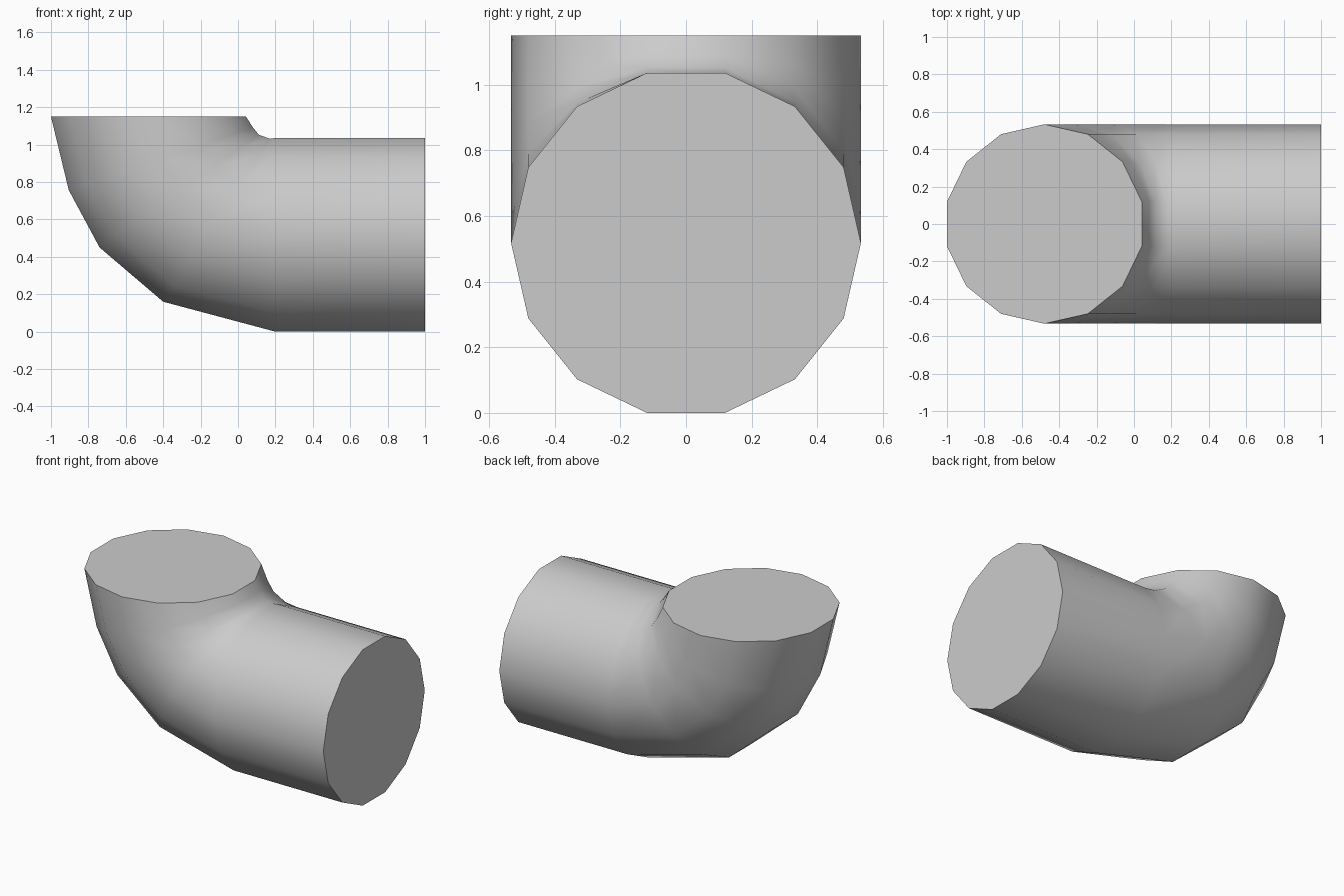
import bpy, bmesh, math
from mathutils import Vector

if "Cube" in bpy.data.objects:
    bpy.data.objects.remove(bpy.data.objects["Cube"])

SIDES = 14
RADIUS = 0.533
APOTHEM = math.cos(math.pi / SIDES)

# Pipe sections along the bend: (outer x, outer z, inner x, inner z)
sections = [
    (-1.0, 1.15, 0.042, 1.15),
    (-0.905, 0.757, 0.08, 1.092),
    (-0.74, 0.45, 0.112, 1.052),
    (-0.40, 0.16, 0.172, 1.031),
    (0.20, 0.0, 0.20, 1.036),
    (1.0, 0.0, 1.0, 1.036),
]

bm = bmesh.new()
rings = []
for ox, oz, ix, iz in sections:
    outer, inner = Vector((ox, 0, oz)), Vector((ix, 0, iz))
    centre, half = (outer + inner) / 2, (inner - outer) / 2 / APOTHEM
    ring = []
    for k in range(SIDES):
        a = math.pi / 2 + 2 * math.pi * k / SIDES
        ring.append(bm.verts.new(centre + half * math.cos(a)
                                 + Vector((0, RADIUS * math.sin(a), 0))))
    rings.append(ring)

# Curved wall
for r0, r1 in zip(rings, rings[1:]):
    for k in range(SIDES):
        n = (k + 1) % SIDES
        bm.faces.new((r0[k], r0[n], r1[n], r1[k]))

# Flat closed ends
bm.faces.new(rings[0])
bm.faces.new(rings[-1])
bmesh.ops.recalc_face_normals(bm, faces=bm.faces)

mesh = bpy.data.meshes.new("pipe_elbow")
bm.to_mesh(mesh)
bm.free()
elbow = bpy.data.objects.new("pipe_elbow", mesh)
bpy.context.collection.objects.link(elbow)

# Smooth wall, crisp end rims
bpy.context.view_layer.objects.active = elbow
elbow.select_set(True)
bpy.ops.object.shade_smooth_by_angle(angle=math.radians(45))
